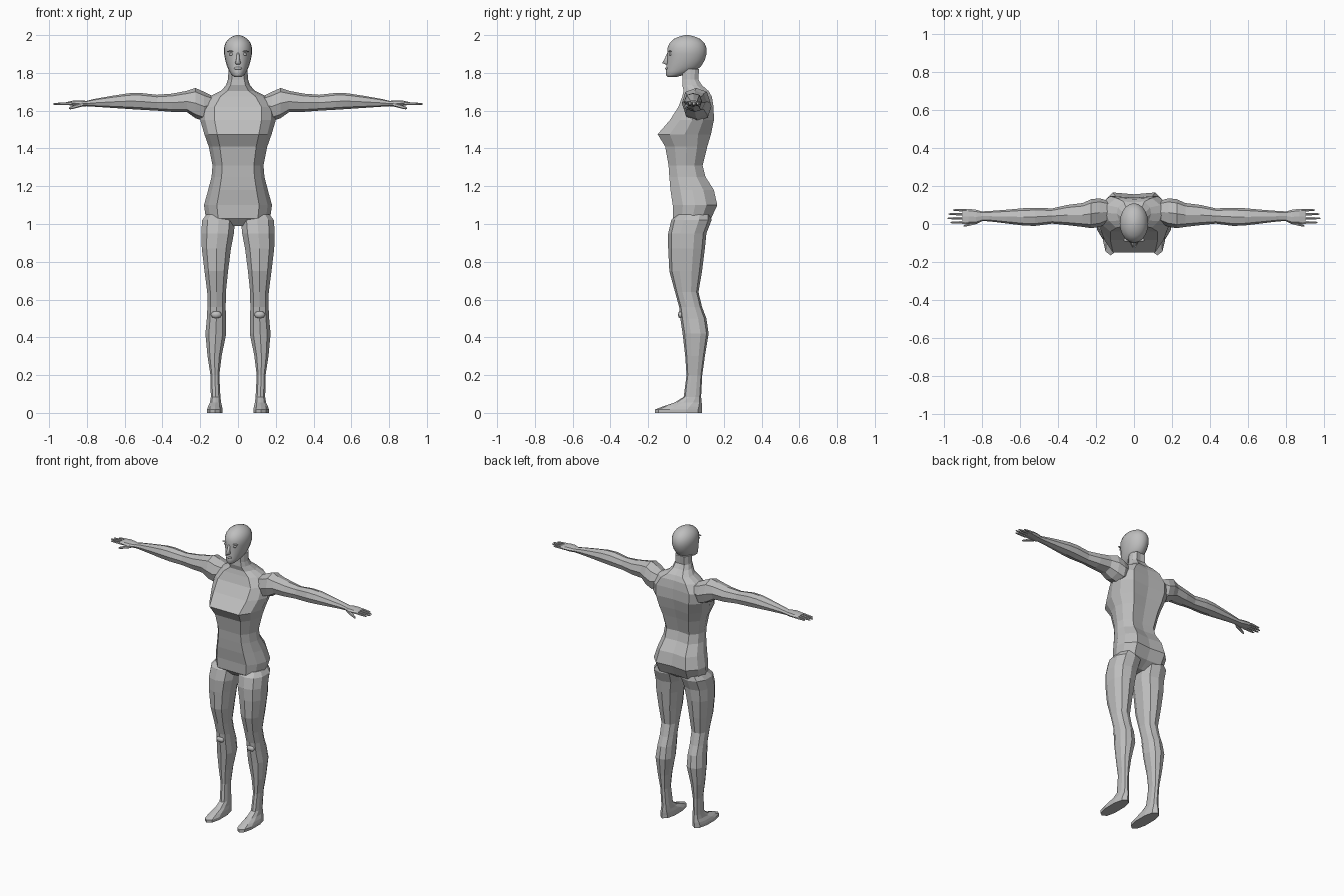
import bpy
import bmesh
import math
from mathutils import Vector

cube = bpy.data.objects.get("Cube")
if cube:
    bpy.data.objects.remove(cube, do_unlink=True)

GREY = (.52, .52, .52, 1)
grey = bpy.data.materials.new("plain grey")
grey.use_nodes = True
grey.diffuse_color = GREY
grey.node_tree.nodes["Principled BSDF"].inputs["Base Color"].default_value = GREY


def oval(sides, power=.85):
    """Unit outline with squared-off corners, starting at the front."""
    points = []
    for i in range(sides):
        angle = math.tau * i / sides
        s, c = math.sin(angle), -math.cos(angle)
        points.append((math.copysign(abs(s) ** power, s),
                       math.copysign(abs(c) ** power, c)))
    return points


def mirrored(half):
    """Complete a half outline that runs from front centre to back centre."""
    return half + [(-u, v) for u, v in reversed(half[1:-1])]


def loft(name, sections, outline, place, smooth=False):
    """Skin sections (position, low u, high u, low v, high v) with an outline."""
    bm = bmesh.new()
    rings = []
    for pos, u0, u1, v0, v1 in sections:
        ring = []
        for u, v in outline:
            a = (u0 + u1) / 2 + u * (u1 - u0) / 2
            b = (v0 + v1) / 2 + v * (v1 - v0) / 2
            ring.append(bm.verts.new(place(pos, a, b)))
        rings.append(ring)
    count = len(outline)
    for low, high in zip(rings, rings[1:]):
        for i in range(count):
            j = (i + 1) % count
            bm.faces.new((low[i], low[j], high[j], high[i]))
    bm.faces.new(rings[0])
    bm.faces.new(rings[-1])
    return finish(name, bm, smooth)


def finish(name, bm, smooth=False):
    bmesh.ops.recalc_face_normals(bm, faces=bm.faces)
    mesh = bpy.data.meshes.new(name)
    for face in bm.faces:
        face.smooth = smooth
    bm.to_mesh(mesh)
    bm.free()
    mesh.materials.append(grey)
    obj = bpy.data.objects.new(name, mesh)
    bpy.context.collection.objects.link(obj)
    return obj


def blob(name, centre, size, sides=12):
    """Small smooth ellipsoid."""
    bm = bmesh.new()
    bmesh.ops.create_uvsphere(bm, u_segments=sides, v_segments=sides // 2, radius=1)
    for vert in bm.verts:
        vert.co = Vector(centre) + vert.co * Vector(size)
    return finish(name, bm, True)


def upright(z, x, y):
    return (x, y, z)


def symmetric(rows):
    return [(z, -w, w, front, back) for z, w, front, back in rows]


# Torso and neck: height, half width, front, back
torso_rows = [
    (.99, .04, -.03, .07), (1.03, .17, -.068, .135), (1.1, .18, -.07, .168),
    (1.18, .158, -.082, .15), (1.25, .14, -.088, .105), (1.31, .135, -.092, .09),
    (1.41, .155, -.11, .115), (1.475, .178, -.15, .135), (1.55, .2, -.085, .15),
    (1.62, .2, -.04, .148), (1.675, .15, -.02, .138), (1.705, .09, -.012, .12),
    (1.735, .063, -.02, .085), (1.765, .053, -.018, .066), (1.82, .05, -.02, .07),
]
torso_half = [(0, -1), (.62, -1), (.87, -.55), (1, 0), (.93, .5), (.62, .98), (0, .9)]
loft("torso", symmetric(torso_rows), mirrored(torso_half), upright)

# Head: height, half width, front, back
head_rows = [
    (1.778, .02, -.098, -.05), (1.79, .034, -.107, -.01), (1.81, .047, -.106, .05),
    (1.835, .058, -.104, .08), (1.865, .067, -.1, .098), (1.9, .074, -.099, .109),
    (1.93, .075, -.099, .109), (1.958, .067, -.087, .098), (1.98, .05, -.064, .075),
    (1.993, .029, -.034, .045), (2, .008, -.006, .015),
]
loft("head", symmetric(head_rows), oval(20, 1), upright, smooth=True)

# Nose and lips
nose_rows = [(1.845, .011, -.11, -.09), (1.852, .015, -.126, -.09),
             (1.875, .009, -.113, -.09), (1.905, .006, -.1, -.09)]
loft("nose", symmetric(nose_rows), oval(8), upright, smooth=True)
blob("lips", (0, -.1, 1.824), (.022, .011, .008))

# Leg and foot: height, inner side, outer side, front, back
leg_rows = [
    (0, .08, .165, -.165, .085), (.018, .08, .165, -.165, .085),
    (.035, .083, .16, -.12, .085), (.055, .088, .15, -.06, .083),
    (.085, .092, .145, -.012, .08), (.2, .098, .147, .003, .086),
    (.3, .085, .163, -.004, .1), (.42, .06, .175, -.018, .12),
    (.5, .062, .167, -.03, .108), (.56, .063, .164, -.036, .085),
    (.64, .062, .165, -.058, .066), (.75, .05, .18, -.088, .085),
    (.87, .034, .195, -.094, .1), (.95, .018, .198, -.094, .108),
    (1.02, .012, .194, -.078, .135), (1.05, .03, .17, -.05, .13),
]

# Arm: distance from centre, front, back, underside, top
arm_rows = [
    (.13, .01, .12, 1.58, 1.675), (.18, -.015, .135, 1.545, 1.7),
    (.225, -.022, .13, 1.56, 1.72), (.27, -.015, .11, 1.592, 1.705),
    (.35, -.006, .1, 1.594, 1.69), (.43, .002, .082, 1.6, 1.684),
    (.52, -.01, .085, 1.605, 1.694), (.58, -.008, .083, 1.609, 1.692),
    (.67, .003, .075, 1.615, 1.678), (.76, .014, .068, 1.621, 1.662),
    (.81, .016, .066, 1.624, 1.65),
]
palm_rows = [(.79, .018, .064, 1.624, 1.65), (.83, .0, .075, 1.622, 1.655),
             (.87, .0, .08, 1.625, 1.654), (.9, .002, .079, 1.63, 1.647)]
fingers = {"index": (.008, .965), "middle": (.03, .98),
           "ring": (.052, .975), "little": (.073, .95)}


def digit(name, start, end, side, radius):
    """Tapered finger between two (distance, depth, height) points."""
    rows = []
    for t, scale in ((0, 1), (.5, .9), (.9, .65), (1, .3)):
        x, y, z = Vector(start).lerp(Vector(end), t)
        r = radius * scale
        rows.append((x, y - r, y + r, z - r, z + r))
    loft(name, rows, oval(6), lambda d, b, c: (side * d, b, c))


for label, side in (("left", 1), ("right", -1)):
    def across(d, y, z):
        return (side * d, y, z)

    def standing(z, x, y):
        return (side * x, y, z)

    loft(label + " leg", leg_rows, oval(10), standing)
    blob(label + " kneecap", (side * .115, -.028, .52), (.03, .015, .02), 8)
    loft(label + " arm", arm_rows, oval(8), across)
    loft(label + " palm", palm_rows, oval(8), across)
    for finger, (depth, reach) in fingers.items():
        digit(f"{label} {finger} finger", (.88, depth, 1.638),
              (reach, depth, 1.635), side, .008)
    digit(label + " thumb", (.82, .012, 1.634), (.895, -.01, 1.612), side, .011)

    # Eye and brow
    blob(label + " eye", (side * .034, -.083, 1.898), (.014, .008, .007))
    blob(label + " brow", (side * .036, -.084, 1.914), (.022, .009, .004))
